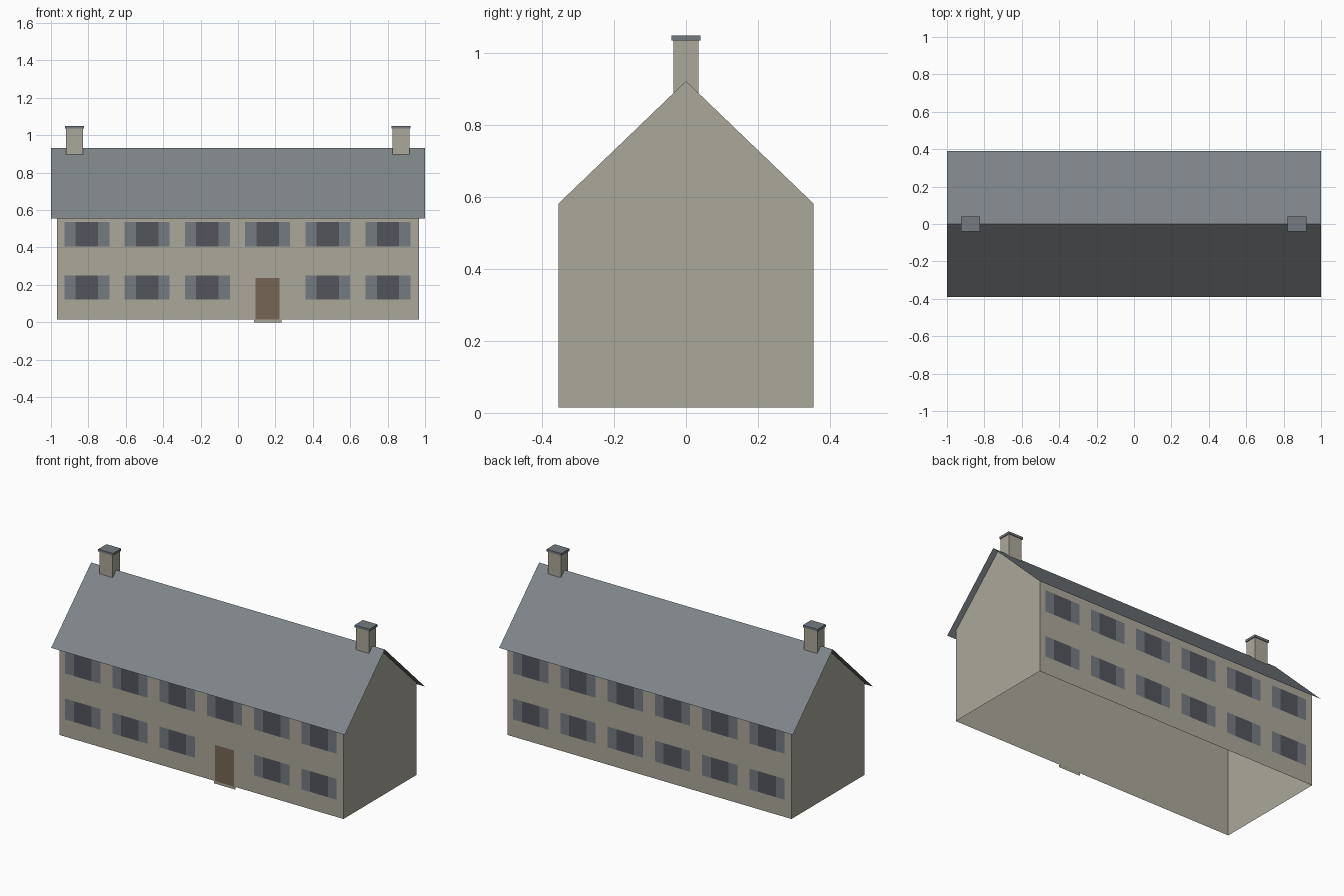
import bpy
import math

if "Cube" in bpy.data.objects:
    bpy.data.objects.remove(bpy.data.objects["Cube"])


def mat(name, r, g, b):
    lin = [((c / 255 + 0.055) / 1.055) ** 2.4 for c in (r, g, b)]
    m = bpy.data.materials.new(name)
    m.diffuse_color = (*lin, 1)
    m.use_nodes = True
    m.node_tree.nodes["Principled BSDF"].inputs["Base Color"].default_value = m.diffuse_color
    return m


STONE = mat("stone", 171, 167, 154)
SLATE = mat("slate", 127, 133, 137)
SHUTTER = mat("shutter_grey", 117, 123, 129)
GLASS = mat("dark_glass", 82, 85, 92)
DOOR = mat("door_brown", 118, 102, 86)


def mesh(name, verts, faces, material):
    me = bpy.data.meshes.new(name)
    me.from_pydata(verts, [], faces)
    me.materials.append(material)
    ob = bpy.data.objects.new(name, me)
    bpy.context.collection.objects.link(ob)
    return ob


def box(name, x, y, z0, z1, cx, material):
    verts = [(cx + sx * x, sy * y, z) for z in (z0, z1)
             for sx, sy in ((-1, -1), (1, -1), (1, 1), (-1, 1))]
    faces = [(3, 2, 1, 0), (4, 5, 6, 7)] + [
        (i, (i + 1) % 4, (i + 1) % 4 + 4, i + 4) for i in range(4)]
    return mesh(name, verts, faces, material)


def plate(name, x0, x1, z0, z1, y, material, back=False):
    # flat upright plate, turned half a circle for the back wall
    ob = mesh(name, [(x0, y, z0), (x1, y, z0), (x1, y, z1), (x0, y, z1)],
              [(0, 1, 2, 3)], material)
    if back:
        ob.rotation_euler.z = math.pi
    return ob


# walls: gabled shell, open at the top and bottom
W, D = 0.967, 0.355
profile = [(-D, 0.015), (D, 0.015), (D, 0.582), (0, 0.923), (-D, 0.582)]
verts = [(x, y, z) for x in (-W, W) for y, z in profile]
mesh("walls", verts, [(4, 3, 2, 1, 0), (5, 6, 7, 8, 9),
                      (0, 5, 9, 4), (1, 2, 7, 6)], STONE)

# roof: two thin overhanging slopes
E = 0.389
mesh("roof", [(-1, -E, 0.555), (1, -E, 0.555), (1, 0, 0.932),
              (-1, 0, 0.932), (1, E, 0.555), (-1, E, 0.555)],
     [(0, 1, 2, 3), (3, 2, 4, 5)], SLATE)

# chimneys with caps
for cx in (-0.874, 0.872):
    box("chimney", 0.045, 0.035, 0.87, 1.036, cx, STONE)
    box("chimney_cap", 0.05, 0.04, 1.036, 1.05, cx, SHUTTER)

# shuttered windows, six per row, with the door taking one place at the front
for back in (False, True):
    for row, (z0, z1) in enumerate(((0.122, 0.25), (0.405, 0.537))):
        for i in range(6):
            if not back and row == 0 and i == 3:
                continue
            cx = -0.808 + 0.322 * i
            y = -D - 0.002
            plate("shutter_left", cx - 0.12, cx - 0.06, z0, z1, y, SHUTTER, back)
            plate("window_glass", cx - 0.06, cx + 0.06, z0, z1, y, GLASS, back)
            plate("shutter_right", cx + 0.06, cx + 0.12, z0, z1, y, SHUTTER, back)

# door and doorstep
plate("door", 0.094, 0.222, 0.015, 0.238, -D - 0.002, DOOR)
plate("doorstep", 0.085, 0.232, 0.0, 0.015, -D - 0.002, STONE)
